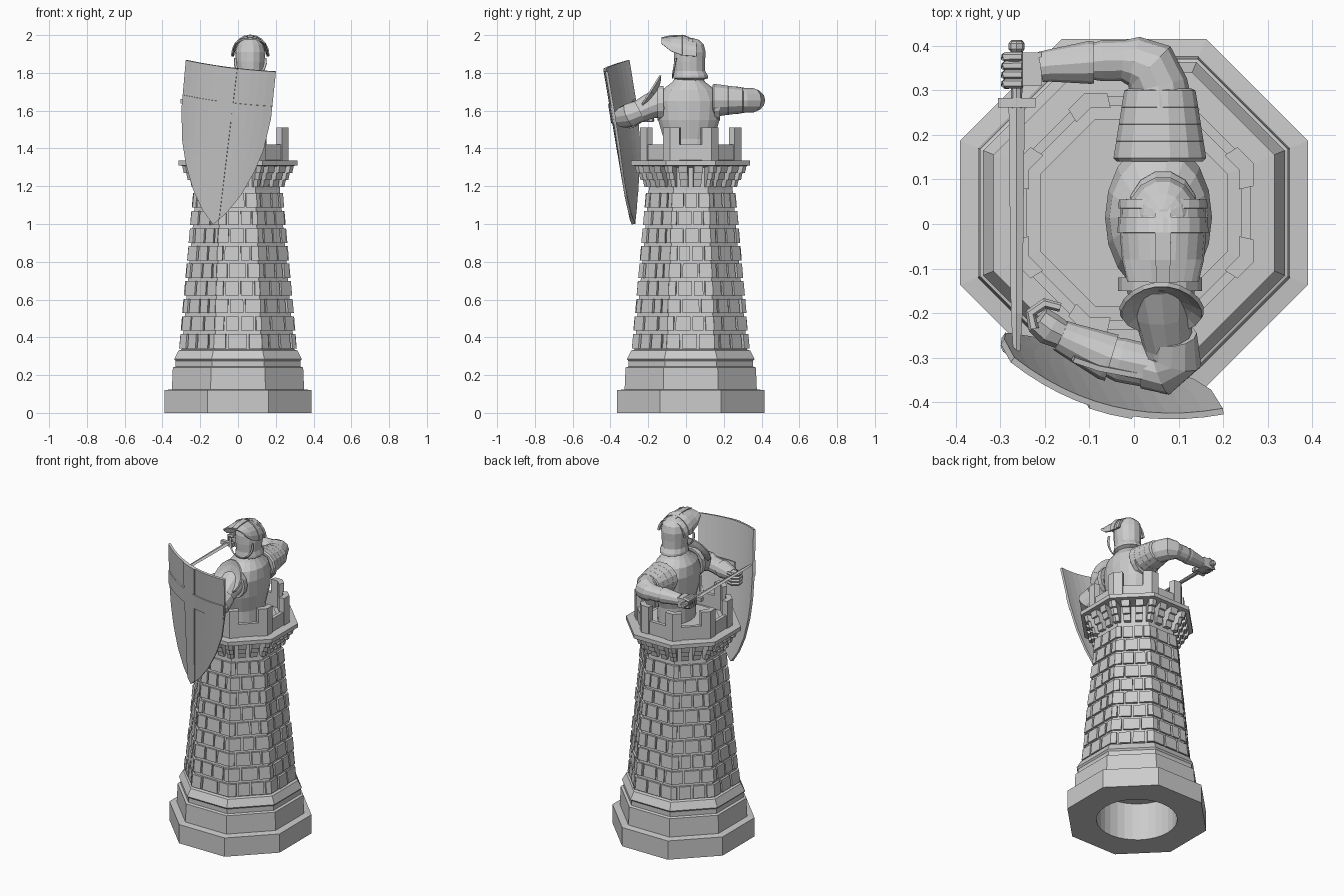
import bpy, bmesh, math, random
from mathutils import Vector as V

if "Cube" in bpy.data.objects:
    bpy.data.objects.remove(bpy.data.objects["Cube"])

random.seed(4)
stone = bpy.data.materials.new("plain grey")
stone.diffuse_color = (0.6, 0.6, 0.6, 1)
stone.use_nodes = True
stone.node_tree.nodes["Principled BSDF"].inputs["Base Color"].default_value = stone.diffuse_color
CY = 0.025  # tower axis in y


def finish(name, bm):
    bmesh.ops.recalc_face_normals(bm, faces=bm.faces[:])
    me = bpy.data.meshes.new(name)
    bm.to_mesh(me)
    bm.free()
    me.materials.append(stone)
    ob = bpy.data.objects.new(name, me)
    bpy.context.collection.objects.link(ob)
    return ob


def skin(name, rings, closed=True, caps=True):
    """Join rings of points with quads."""
    bm = bmesh.new()
    vs = [[bm.verts.new(p) for p in r] for r in rings]
    n = len(vs[0])
    for a, b in zip(vs, vs[1:]):
        for i in range(n if closed else n - 1):
            j = (i + 1) % n
            bm.faces.new((a[i], a[j], b[j], b[i]))
    if caps and closed:
        bm.faces.new(vs[0])
        bm.faces.new(vs[-1])
    return finish(name, bm)


def sheet(name, fn, us, vs, thick):
    ob = skin(name, [[fn(u, v) for u in us] for v in vs], closed=False)
    m = ob.modifiers.new("thickness", 'SOLIDIFY')
    m.thickness, m.offset = thick, 0
    return ob


def ellipse(c, ax, ay, n=14):
    return [V(c) + ax * math.cos(2 * math.pi * i / n) + ay * math.sin(2 * math.pi * i / n) for i in range(n)]


def tube(name, pts, n=12):
    """Tube through (x, y, z, radius) points."""
    P = [V(p[:3]) for p in pts]
    rings = []
    for i, p in enumerate(P):
        t = (P[min(i + 1, len(P) - 1)] - P[max(i - 1, 0)]).normalized()
        a = t.cross(V((0, 0, 1))).normalized()
        rings.append(ellipse(p, a * pts[i][3], a.cross(t) * pts[i][3], n))
    return skin(name, rings)


def box(name, c, s):
    x, y, z = s[0] / 2, s[1] / 2, s[2] / 2
    return skin(name, [[V(c) + V((i * x, j * y, k * z)) for i, j in ((-1, -1), (1, -1), (1, 1), (-1, 1))] for k in (-1, 1)])


def oct_pt(f, s, a, z):
    """Point on octagon side f at fraction s, apothem a."""
    r = a / math.cos(math.pi / 8)
    c = [V((r * math.cos(math.pi / 8 + k * math.pi / 4), CY + r * math.sin(math.pi / 8 + k * math.pi / 4), z)) for k in (f, f + 1)]
    return c[0].lerp(c[1], s)


def octagon(a, z):
    return [oct_pt(i // 4, i % 4 / 4, a, z) for i in range(32)]


def circle(r, z):
    return [V((r * math.cos(t), CY + r * math.sin(t), z)) for t in (math.pi / 8 + i * math.pi / 16 for i in range(32))]


def block(bm, f, s0, s1, z0, z1, i0, o0, i1, o1):
    """Block on an octagon side, inner/outer apothem at bottom and top."""
    v = [bm.verts.new(oct_pt(f, s, a, z)) for z, i, o in ((z0, i0, o0), (z1, i1, o1))
         for s, a in ((s0, i), (s1, i), (s1, o), (s0, o))]
    for q in ((0, 1, 2, 3), (4, 5, 6, 7), (0, 1, 5, 4), (1, 2, 6, 5), (2, 3, 7, 6), (3, 0, 4, 7)):
        bm.faces.new([v[k] for k in q])


# Tower core with stepped plinth, ledge and round hole underneath
prof = [(.39, 0), (.39, .12), (.35, .125), (.345, .24), (.33, .245), (.33, .275), (.338, .285), (.315, .33), (.298, .335),
        (.222, 1.18), (.222, 1.30), (.315, 1.31), (.315, 1.335), (.21, 1.34), (.21, 1.35)]
skin("tower_core", [circle(.235, .24), circle(.235, 0)] + [octagon(a, z) for a, z in prof])

# Brick courses
bm = bmesh.new()
Z0, Z1, ROWS = .342, 1.18, 9
ap = lambda z: .298 + (.222 - .298) * (z - .335) / (1.18 - .335)
for row in range(ROWS):
    z0 = Z0 + row * (Z1 - Z0) / ROWS
    z1 = z0 + .076
    for f in range(8):
        base = [0, .3, .68, 1] if (row + f) % 2 else [0, .18, .52, .83, 1]
        cuts = [c + random.uniform(-.04, .04) if 0 < c < 1 else c for c in base]
        for s0, s1 in zip(cuts, cuts[1:]):
            g0, g1 = (0 if s0 == 0 else .025), (0 if s1 == 1 else .025)
            d = random.uniform(.009, .015)
            block(bm, f, s0 + g0, s1 - g1, z0, z1, ap(z0) - .01, ap(z0) + d, ap(z1) - .01, ap(z1) + d)
finish("bricks", bm)

# Stepped corbels under the ledge
bm = bmesh.new()
for f in range(8):
    for s in (.0, .33, .67, 1.0):
        for k in range(3):
            z, a = 1.195 + .037 * k, .245 + .021 * k
            block(bm, f, max(0, s - .1), min(1, s + .1), z, z + .037, .21, a, .21, a + .008)
finish("corbels", bm)

# Parapet wall and corner merlons
bm = bmesh.new()
for f in range(8):
    block(bm, f, 0, 1, 1.33, 1.42, .24, .262, .24, .262)
    for s0, s1 in ((0, .23), (.77, 1)):
        block(bm, f, s0, s1, 1.33, 1.51, .235, .268, .235, .268)
finish("parapet", bm)

# Torso armour, facing -x
X, Y = V((1, 0, 0)), V((0, 1, 0))
skin("torso", [ellipse((.055, .015, z), X * rx, Y * ry, 18) for z, rx, ry in (
    (1.345, .1, .135), (1.45, .095, .135), (1.55, .115, .165), (1.65, .12, .175), (1.71, .11, .145), (1.75, .08, .09), (1.78, .06, .07))])
for y, nm in ((.165, "right"), (-.135, "left")):
    tube(nm + "_armhole_rim", [(.058, y - .015, 1.64, .094), (.058, y + .015, 1.64, .094)], 14)

# Helmet with flared collar, turned to -y
skin("helmet", [ellipse((.065, cy, z), X * rx, Y * ry, 14) for z, cy, rx, ry in (
    (1.76, .02, .06, .065), (1.772, .025, .08, .095), (1.785, .025, .08, .093), (1.81, .02, .072, .084), (1.86, .018, .077, .085),
    (1.91, .02, .08, .086), (1.95, .02, .07, .076), (1.975, .02, .045, .05), (1.985, .02, .012, .014))])
sheet("face_rim", lambda u, v: V((.065 + (.075 + v) * math.sin(u), -.055 - .015 * math.cos(u) - v * .3, 1.86 - .085 * math.cos(u))),
      [-1.8 + 3.6 * i / 10 for i in range(11)], [0, .012], .008)

# Raised visor and its cross ridges
VIS = [(-.13, 1.98, 1.955, .076), (-.08, 1.992, 1.915, .088), (-.02, 1.994, 1.893, .093), (.055, 1.968, 1.887, .09)]


def visor_pt(t, y, off=0):
    for a, b in zip(VIS, VIS[1:]):
        if y <= b[0] + 1e-6:
            break
    k = (y - a[0]) / (b[0] - a[0])
    top, side, w = (a[i] + k * (b[i] - a[i]) for i in (1, 2, 3))
    return V((.065 + (w + off) * math.sin(t), y, side + (top - side + off) * math.cos(t)))


arc = [-math.pi / 2 + math.pi * i / 10 for i in range(11)]
sheet("visor", visor_pt, arc, [r[0] for r in VIS], .008)
sheet("visor_ridge", lambda t, y: visor_pt(t, y, .006), [-.18, .18], [r[0] for r in VIS], .006)
sheet("visor_bar", lambda t, y: visor_pt(t, y, .006), arc, [-.02, .015], .006)
sheet("visor_brow", lambda t, y: visor_pt(t, y, .006), arc, [.035, .055], .006)

# Right arm: overlapping pauldron bands, elbow, forearm, gauntlet
for i in range(4):
    y, r = .14 + .038 * i, .104 - .006 * i
    skin("right_pauldron_band", [ellipse((.058, yy, 1.655), X * rr, V((0, 0, rr * .86)), 14)
                                 for yy, rr in ((y, r - .008), (y + .008, r), (y + .045, r - .006), (y + .05, r - .016))])
tube("right_upper_arm", [(.058, .26, 1.655, .074), (.055, .31, 1.655, .066), (.035, .352, 1.655, .066), (.0, .365, 1.655, .056), (-.03, .367, 1.655, .044)])
tube("right_forearm", [(-.02, .367, 1.655, .046), (-.07, .366, 1.655, .046), (-.11, .362, 1.655, .037)])
tube("right_cuff", [(-.09, .362, 1.655, .047), (-.10, .362, 1.655, .048), (-.19, .355, 1.655, .036), (-.21, .352, 1.655, .034)])
box("right_palm", (-.235, .347, 1.65), (.055, .075, .06))
for i in range(4):
    tube("right_finger", [(-.25, .375 - .02 * i, 1.682, .011), (-.287, .375 - .02 * i, 1.675, .011),
                          (-.29, .374 - .02 * i, 1.635, .011), (-.25, .374 - .02 * i, 1.625, .010)], 6)

# Sword lying along y between hand and shield
SX, SZ = -.263, 1.65
tube("sword_grip", [(SX, .41, SZ, .014), (SX, .26, SZ, .012)], 8)
tube("sword_pommel", [(SX, .412, SZ, .012), (SX, .405, SZ, .018), (SX, .392, SZ, .018), (SX, .385, SZ, .012)], 8)
box("sword_guard", (SX, .272, SZ), (.084, .022, .024))
skin("sword_blade", [[V((SX - w, y, SZ)), V((SX, y, SZ + .006)), V((SX + w, y, SZ)), V((SX, y, SZ - .006))]
                     for y, w in ((.265, .018), (-.2, .013), (-.285, .008))])

# Left arm, elbow guard and hand behind the shield
tube("left_upper_arm", [(.06, -.13, 1.645, .08), (.065, -.2, 1.62, .066), (.075, -.27, 1.585, .055), (.075, -.31, 1.565, .053)])
tube("left_elbow", [(.085, -.25, 1.6, .056), (.09, -.30, 1.575, .064), (.06, -.33, 1.565, .056), (.02, -.325, 1.562, .044)])
tube("left_forearm", [(.04, -.32, 1.562, .048), (-.03, -.305, 1.56, .05), (-.07, -.292, 1.56, .042)])
tube("left_cuff", [(-.05, -.3, 1.56, .054), (-.06, -.297, 1.56, .054), (-.14, -.262, 1.567, .04), (-.165, -.25, 1.57, .036)])
tube("left_hand", [(-.15, -.255, 1.57, .03), (-.19, -.235, 1.575, .037), (-.215, -.215, 1.58, .033)], 8)
for i in range(4):
    z = 1.61 - .02 * i
    tube("left_finger", [(-.225, -.235, z, .012), (-.232, -.2, z, .012), (-.2, -.178, z, .012), (-.165, -.187, z, .010)], 6)

# Open, dished left shoulder plate tilted up and outward
ax = V((.092, 0, 0))
ay = V((0, .055, .088))
out = V((0, -.848, .53))
sheet("left_shoulder_plate", lambda t, r: V((.062, -.19, 1.7)) + ax * (r * math.cos(t) * (1 - .15 * math.sin(t)))
      + ay * (r * math.sin(t)) + out * (.03 * r * r - .03),
      [2 * math.pi * i / 18 for i in range(19)], [.02, .4, .75, 1], .01)

# Shield: curved, tilted and narrowing to a point
TOP, TIP = V((-.05, -.415, 1.83)), V((-.13, -.275, 1.0))
U = V((.965, -.236, -.123)).normalized()
N = U.cross(TOP - TIP).normalized()
WID = [(0, .245), (.3, .243), (.5, .222), (.65, .185), (.8, .13), (.92, .065), (1, .002)]


def half_width(v):
    for a, b in zip(WID, WID[1:]):
        if v <= b[0]:
            return a[1] + (v - a[0]) / (b[0] - a[0]) * (b[1] - a[1])
    return .002


def shield_pt(x, v, off=0):
    return TOP.lerp(TIP, v) + U * x + N * (off - .055 * (x / .245) ** 2)


grid = [i / 6 - 1 for i in range(13)]
rows = [0, .1, .2, .3, .4, .5, .58, .65, .73, .8, .86, .92, .96, 1]
sheet("shield", lambda u, v: shield_pt(u * half_width(v), v), grid, rows, .014)
sheet("shield_cross_upright", lambda u, v: shield_pt(u * min(.05 - .02 * v, half_width(v)), v, .009), [-1, 0, 1], rows, .008)
sheet("shield_cross_bar", lambda u, v: shield_pt(u * half_width(v), v, .009), grid, [.22, .27, .335], .008)
sheet("shield_arm_strap", lambda u, v: shield_pt(u, v, -.05), [-.08, -.02, .08], [.27, .36], .012)
